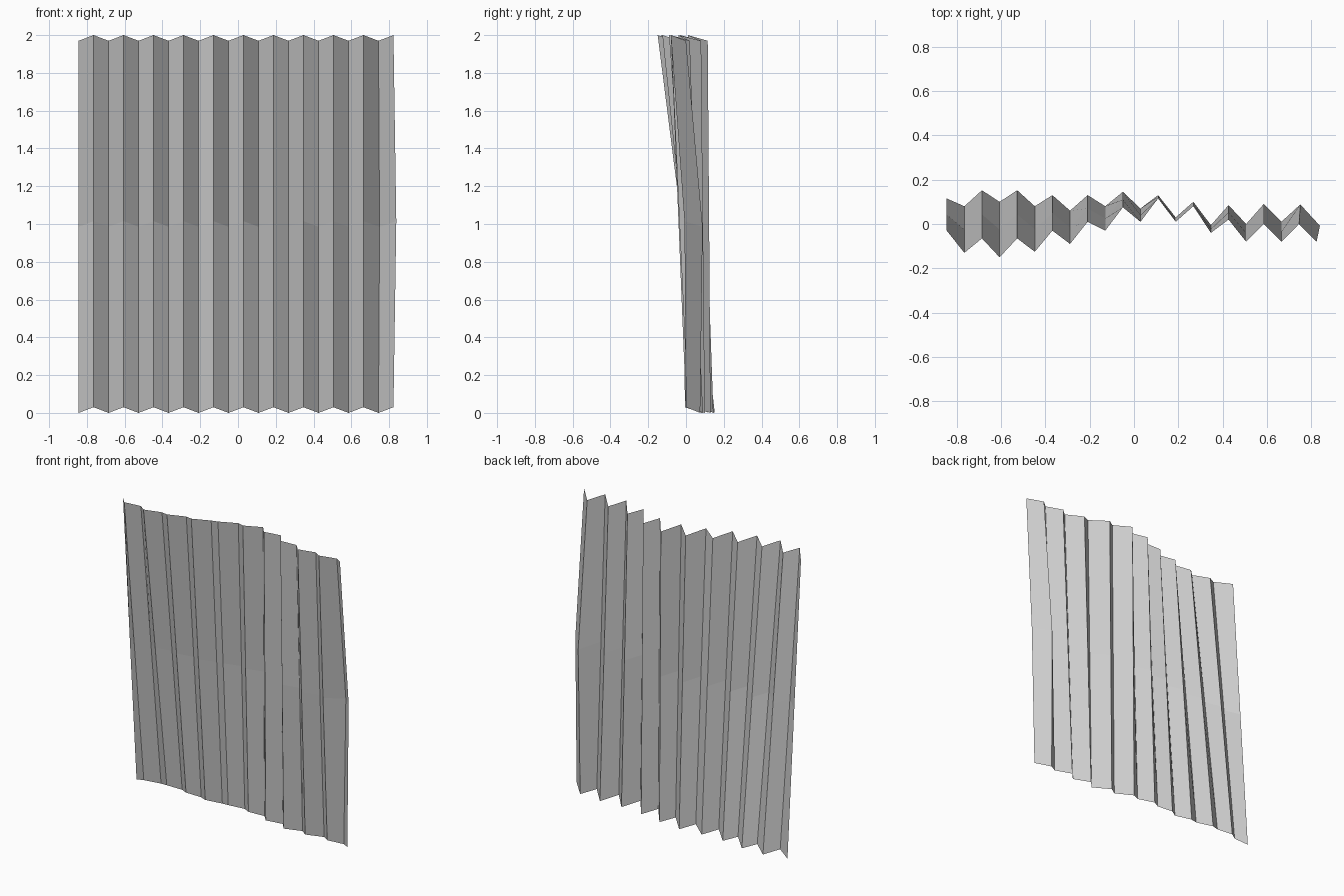
import bpy, bmesh

if "Cube" in bpy.data.objects:
    bpy.data.objects.remove(bpy.data.objects["Cube"])

# Fold depths (y) along the bottom and top edges, left to right
BOTTOM = [.115, .08, .152, .10, .152, .08, .13, .06, .13, .08, .145,
          .07, .13, .03, .10, -.005, .085, .0, .09, .01, .075, .0]
TOP = [-.03, -.13, -.065, -.15, -.065, -.125, -.03, -.09, .01, -.03, .075,
       .01, .115, .01, .08, -.04, .02, -.08, .0, -.08, .0, -.08]
N = len(BOTTOM)

bm = bmesh.new()
columns = []
for i in range(N):
    x = -.844 + i * 1.667 / (N - 1)
    lift = .03 * (i % 2)              # zigzag ends of the folds
    mid = (BOTTOM[i] + TOP[i]) / 2
    mid_x = x
    if i >= N - 2:                    # right-hand end is bent at mid height
        mid = .088 if i == N - 2 else -.008
        mid_x += .006 if i == N - 2 else .015
    columns.append([bm.verts.new((x, BOTTOM[i], lift)),
                    bm.verts.new((mid_x, mid, .985 + lift)),
                    bm.verts.new((x, TOP[i], 1.97 + lift))])

# Flat panels between neighbouring folds
for a, b in zip(columns, columns[1:]):
    for r in range(2):
        bm.faces.new((a[r], b[r], b[r + 1], a[r + 1]))

mesh = bpy.data.meshes.new("corrugated_sheet")
bm.to_mesh(mesh)
bm.free()
sheet = bpy.data.objects.new("corrugated_sheet", mesh)
bpy.context.collection.objects.link(sheet)
